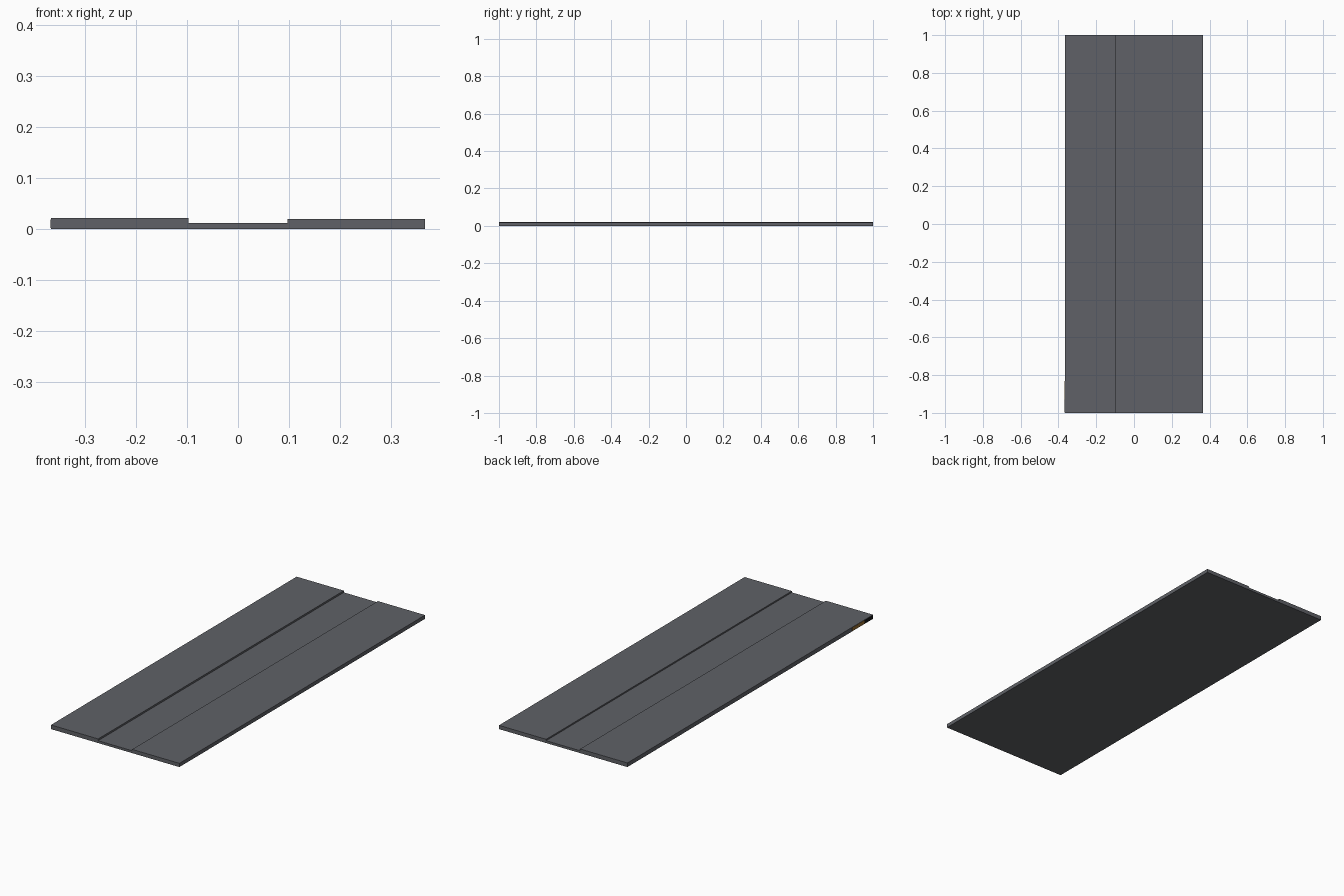
import bpy, bmesh

if "Cube" in bpy.data.objects:
    bpy.data.objects.remove(bpy.data.objects["Cube"])

HALF_W, HALF_L, CHANNEL = 0.366, 1.0, 0.097
LEFT_TOP, MID_TOP, RIGHT_TOP = 0.0213, 0.0122, 0.0193


def material(name, rgb):
    m = bpy.data.materials.new(name)
    m.diffuse_color = (*rgb, 1)
    m.use_nodes = True
    m.node_tree.nodes["Principled BSDF"].inputs["Base Color"].default_value = m.diffuse_color
    return m


def extrude_profile(name, profile, y0, y1, mat):
    """Extrude a closed x/z profile along y."""
    bm = bmesh.new()
    face = bm.faces.new([bm.verts.new((x, y0, z)) for x, z in profile])
    ext = bmesh.ops.extrude_face_region(bm, geom=[face], use_keep_orig=True)
    moved = [g for g in ext["geom"] if isinstance(g, bmesh.types.BMVert)]
    bmesh.ops.translate(bm, verts=moved, vec=(0, y1 - y0, 0))
    bmesh.ops.recalc_face_normals(bm, faces=bm.faces[:])
    mesh = bpy.data.meshes.new(name)
    bm.to_mesh(mesh)
    bm.free()
    mesh.materials.append(mat)
    obj = bpy.data.objects.new(name, mesh)
    bpy.context.collection.objects.link(obj)
    return obj


grey = material("slate grey", (0.115, 0.121, 0.135))
black = material("black", (0.006, 0.006, 0.006))
orange = material("dull orange", (0.30, 0.15, 0.03))

# Long panel with a shallow channel down the middle
extrude_profile("channelled_panel", [
    (-HALF_W, 0), (HALF_W, 0), (HALF_W, RIGHT_TOP), (CHANNEL, RIGHT_TOP),
    (CHANNEL, MID_TOP), (-CHANNEL, MID_TOP), (-CHANNEL, LEFT_TOP),
    (-HALF_W, LEFT_TOP)], -HALF_L, HALF_L, grey)

# Small edge label on the left side near the front: black end, orange patch
x0, x1 = -HALF_W - 0.0007, -HALF_W + 0.001
for name, y0, y1, mat in (("label_black_end", -0.998, -0.93, black),
                          ("label_orange_patch", -0.93, -0.83, orange)):
    extrude_profile(name, [(x0, 0.002), (x1, 0.002), (x1, 0.019), (x0, 0.019)],
                    y0, y1, mat)
